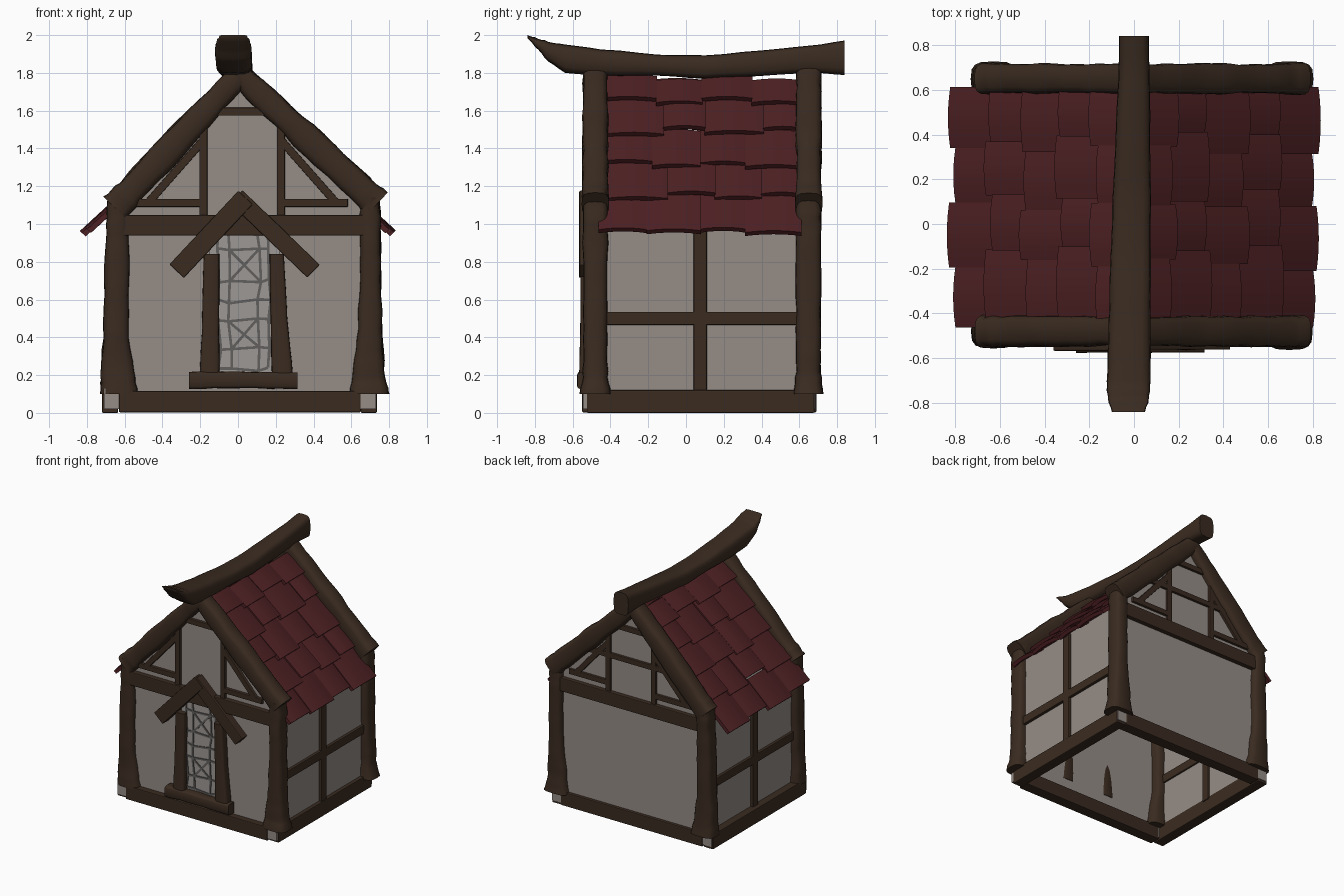
import bpy, bmesh, math, random
from mathutils import Vector, Matrix

if "Cube" in bpy.data.objects:
    bpy.data.objects.remove(bpy.data.objects["Cube"])

random.seed(4)
X, Y, Z = Vector((1, 0, 0)), Vector((0, 1, 0)), Vector((0, 0, 1))


def material(name, rgb):
    m = bpy.data.materials.new(name)
    m.diffuse_color = (*rgb, 1)
    m.use_nodes = True
    m.node_tree.nodes["Principled BSDF"].inputs["Base Color"].default_value = m.diffuse_color
    return m


WOOD = material("dark_wood", (0.042, 0.024, 0.0145))
TILE = material("red_tile", (0.077, 0.015, 0.017))
PLASTER = material("plaster", (0.30, 0.265, 0.24))
STONE = material("pale_stone", (0.34, 0.315, 0.30))
LEAD = material("grey_lattice", (0.12, 0.115, 0.11))


def finish(name, bm, mat, angle=40, bevel=0):
    bmesh.ops.recalc_face_normals(bm, faces=bm.faces)
    me = bpy.data.meshes.new(name)
    bm.to_mesh(me)
    bm.free()
    ob = bpy.data.objects.new(name, me)
    bpy.context.collection.objects.link(ob)
    me.materials.append(mat)
    if bevel:
        b = ob.modifiers.new("worn_edges", 'BEVEL')
        b.width, b.segments = bevel, 2
    elif angle:
        bpy.ops.object.select_all(action='DESELECT')
        ob.select_set(True)
        bpy.context.view_layer.objects.active = ob
        bpy.ops.object.shade_smooth_by_angle(angle=math.radians(angle))
    return ob


def bars(name, segs, w, d, axis=Y, mat=WOOD, bevel=0.006):
    """Straight square timbers from p to q, w wide, d deep along axis."""
    bm = bmesh.new()
    for p, q in segs:
        p, q = Vector(p), Vector(q)
        t = (q - p).normalized()
        s = t.cross(axis)
        m = Matrix((t * (q - p).length, s * w, axis * d)).transposed().to_4x4()
        m.translation = (p + q) / 2
        bmesh.ops.create_cube(bm, size=1, matrix=m)
    return finish(name, bm, mat, 0, bevel)


def block(name, lo, hi, mat, bevel=0):
    lo, hi = Vector(lo), Vector(hi)
    m = Matrix.Translation((lo + hi) / 2) @ Matrix.Diagonal((*(hi - lo), 1))
    bm = bmesh.new()
    bmesh.ops.create_cube(bm, size=1, matrix=m)
    return finish(name, bm, mat, 0, bevel)


def log(name, pts, u, v, jitter=0.004, power=0.6, n=16, sub=4):
    """Rough rounded timber lofted through (centre, half_u, half_v) stations."""
    rows = []
    for (a, au, av), (b, bu, bv) in zip(pts, pts[1:]):
        for k in range(sub):
            f = k / sub
            g = f * f * (3 - 2 * f)
            rows.append((Vector(a).lerp(Vector(b), f), au + (bu - au) * g, av + (bv - av) * g))
    rows.append((Vector(pts[-1][0]), pts[-1][1], pts[-1][2]))
    bm = bmesh.new()
    rings = []
    for c, ru, rv in rows:
        ru += random.uniform(-jitter, jitter)
        rv += random.uniform(-jitter, jitter)
        ring = []
        for i in range(n):
            co, si = (f(2 * math.pi * i / n) for f in (math.cos, math.sin))
            ring.append(bm.verts.new(c + u * ru * math.copysign(abs(co) ** power, co)
                                     + v * rv * math.copysign(abs(si) ** power, si)))
        rings.append(ring)
    for a, b in zip(rings, rings[1:]):
        for i in range(n):
            bm.faces.new((a[i], a[(i + 1) % n], b[(i + 1) % n], b[i]))
    bm.faces.new(rings[0])
    bm.faces.new(rings[-1])
    return finish(name, bm, WOOD, 50)


# plaster walls: two gable sheets and two side sheets, open below
for name, y in (("front_wall", -0.50), ("back_wall", 0.645)):
    bm = bmesh.new()
    prof = [(-0.65, 0.06), (0.70, 0.06), (0.70, 1.04), (0.01, 1.77), (-0.65, 1.06)]
    f = bm.faces.new([bm.verts.new((x, y, z)) for x, z in prof])
    ext = bmesh.ops.extrude_face_region(bm, geom=[f])
    bmesh.ops.translate(bm, vec=(0, 0.02, 0),
                        verts=[v for v in ext['geom'] if isinstance(v, bmesh.types.BMVert)])
    finish(name, bm, PLASTER, 0)
for name, x in (("left_wall", -0.66), ("right_wall", 0.685)):
    block(name, (x, -0.49, 0.06), (x + 0.02, 0.65, 1.03), PLASTER)

# corner foundation stones, showing only at the notches, and sill beams
for x in (-0.71, 0.645):
    for y in (-0.545, 0.60):
        block("corner_stone", (x, y, 0.02), (x + 0.085, y + 0.085, 0.13), PLASTER)
for y in (-0.55, 0.60):
    block("sill_beam", (-0.63, y, 0.003), (0.65, y + 0.09, 0.115), WOOD, 0.006)
for x in (-0.72, 0.65):
    block("side_sill_beam", (x, -0.525, 0.0), (x + 0.085, 0.68, 0.12), WOOD, 0.006)

# crooked corner posts: z, left edge, right edge
LEFT = [(0.10, -0.73, -0.525), (0.22, -0.725, -0.55), (0.45, -0.712, -0.58),
        (0.8, -0.705, -0.575), (1.0, -0.695, -0.58), (1.14, -0.69, -0.58)]
RIGHT = [(0.10, 0.59, 0.80), (0.22, 0.605, 0.775), (0.45, 0.635, 0.762),
         (0.8, 0.645, 0.757), (1.0, 0.64, 0.755), (1.14, 0.65, 0.75)]
for side, prof in (("left", LEFT), ("right", RIGHT)):
    for end, yc in (("front", -0.480), ("back", 0.648)):
        log(f"{end}_{side}_post",
            [((( a + b) / 2, yc, z), (b - a) / 2, 0.080 if z < 0.2 else 0.066) for z, a, b in prof], X, Y)

# gable rafters, tie beams and small gable framing
for end, yc, yo in (("front", -0.480, -0.505), ("back", 0.650, 0.665)):
    for side, foot, top in (("left", (-0.65, 1.085), (0.01, 1.79)), ("right", (0.735, 1.105), (-0.005, 1.80))):
        a, b = Vector((foot[0], yc, foot[1])), Vector((top[0], yc, top[1]))
        v = (b - a).normalized().cross(Y)
        log(f"{end}_{side}_rafter",
            [(a, 0.070, 0.084), (a.lerp(b, 0.12), 0.068, 0.076), (a.lerp(b, 0.45), 0.066, 0.078),
             (a.lerp(b, 0.75), 0.066, 0.068), (b, 0.066, 0.062)], Y, v, 0.005)
    bars(f"{end}_tie_beam", [((-0.63, yo, 0.993), (0.69, yo, 0.993))], 0.11, 0.07)
    segs = [((-0.13, yo, 1.595), (0.14, yo, 1.595))]
    for s in (-1, 1):
        px = lambda d: 0.022 + s * d
        segs += [((px(0.205), yo, 1.04), (px(0.205), yo, 1.58)),
                 ((px(0.20), yo, 1.112), (px(0.56), yo, 1.112)),
                 ((px(0.50), yo, 1.11), (px(0.20), yo, 1.45))]
    if end == "back":
        segs.append(((-0.40, yo, 1.34), (0.44, yo, 1.34)))
    bars(f"{end}_gable_frame", segs, 0.042, 0.04, bevel=0.004)

# side wall cross timbers
for name, x in (("left", -0.655), ("right", 0.70)):
    bars(f"{name}_wall_timbers", [((x, -0.42, 0.50), (x, 0.60, 0.50)),
                                  ((x, 0.075, 0.10), (x, 0.075, 1.02))], 0.07, 0.055, X)

# sagging ridge beam, pointed at the front: y, top, bottom, centre x, half width
RIDGE = [(-0.84, 2.0, 1.985, -0.025, 0.075), (-0.78, 1.98, 1.92, -0.025, 0.092),
         (-0.73, 1.965, 1.86, -0.025, 0.097), (-0.64, 1.95, 1.80, -0.022, 0.097),
         (-0.45, 1.925, 1.785, -0.02, 0.094), (-0.15, 1.897, 1.785, -0.015, 0.090),
         (0.1, 1.892, 1.77, -0.01, 0.086), (0.4, 1.918, 1.785, -0.005, 0.078),
         (0.65, 1.945, 1.80, 0, 0.07), (0.84, 1.97, 1.79, 0, 0.068)]
log("ridge_beam", [((x, y, (t + b) / 2), w, (t - b) / 2) for y, t, b, x, w in RIDGE],
    X, Z, 0.0015, 0.55, 16, 3)

# overlapping roof tiles, gently arched, drooping at the eaves
ang = math.atan(1.06)
for s, side in ((-1, "left"), (1, "right")):
    down = Vector((s * math.cos(ang), 0, -math.sin(ang)))
    nrm = Vector((s * math.sin(ang), 0, math.cos(ang)))
    bm = bmesh.new()
    for r, xl in enumerate((0.815, 0.65, 0.49, 0.33, 0.175)):
        cuts = [-0.46 + 0.03 * (r % 2)]
        cuts += [c + (0.03 if r % 2 else -0.03) + random.uniform(-0.03, 0.03) for c in (-0.15, 0.10, 0.36)]
        cuts.append(0.61)
        for j, (a, b) in enumerate(zip(cuts, cuts[1:])):
            drop = random.uniform(-0.012, 0.012) + (0.014 if (j + r) % 2 else -0.014)
            tilt = random.uniform(0, 0.006) + (0.006 if j % 2 else 0)
            low = Vector((s * xl, 0, 1.84 - 1.06 * xl)) + down * drop + nrm * tilt
            high = low - down * (0.195 if r == 4 else 0.285) - nrm * 0.036
            if r == 0:
                low -= nrm * 0.012
                high = low - down * 0.28 - nrm * 0.02
            grid = []
            for i in range(7):
                f = i / 6
                y = Y * (a - 0.002 + (b - a + 0.004) * f)
                lift = nrm * (0.014 * (1 - (2 * f - 1) ** 2) - 0.006)
                grid.append([bm.verts.new(p + y + lift - nrm * t)
                             for p, t in ((low, 0), (high, 0), (high, 0.028), (low, 0.028))])
            for g, h in zip(grid, grid[1:]):
                for k in range(4):
                    bm.faces.new((g[k], g[(k + 1) % 4], h[(k + 1) % 4], h[k]))
            bm.faces.new(grid[0])
            bm.faces.new(grid[-1])
    finish(f"{side}_roof_tiles", bm, TILE, 40)

# doorway: pale panel with lattice, leaning jambs, step and peaked hood
block("door_panel", (-0.15, -0.514, 0.2), (0.22, -0.495, 0.98), STONE)
nodes = [[(x + random.uniform(-0.012, 0.012), -0.516, z + random.uniform(-0.012, 0.012))
          for x in (-0.10, -0.04, 0.11, 0.17)] for z in (0.23, 0.34, 0.49, 0.59, 0.70, 0.86, 0.95)]
segs = []
for r, row in enumerate(nodes):
    segs += list(zip(row, row[1:]))
    if r:
        segs += list(zip(nodes[r - 1], row))
    if r in (1, 4):
        up = nodes[r + 1]
        segs += [(row[1], up[2]), (row[2], up[1])]
bars("door_lattice", segs, 0.014, 0.009, Y, LEAD, 0)
log("left_door_jamb", [((-0.15, -0.52, 0.20), 0.052, 0.045), ((-0.145, -0.52, 0.5), 0.044, 0.039),
                       ((-0.14, -0.52, 0.84), 0.042, 0.039)], X, Y, 0.001, 0.4)
log("right_door_jamb", [((0.235, -0.52, 0.20), 0.056, 0.045), ((0.217, -0.52, 0.5), 0.045, 0.039),
                        ((0.205, -0.52, 0.84), 0.038, 0.039)], X, Y, 0.001, 0.4)
log("door_step", [((-0.26, -0.53, 0.172), 0.046, 0.046), ((0.0, -0.53, 0.175), 0.046, 0.043),
                  ((0.315, -0.53, 0.17), 0.046, 0.045)], Y, Z, 0.002, 0.4)
bars("left_door_hood", [((-0.325, -0.53, 0.75), (0.04, -0.53, 1.14))], 0.105, 0.075)
bars("right_door_hood", [((0.40, -0.525, 0.75), (-0.01, -0.525, 1.145))], 0.095, 0.075)
